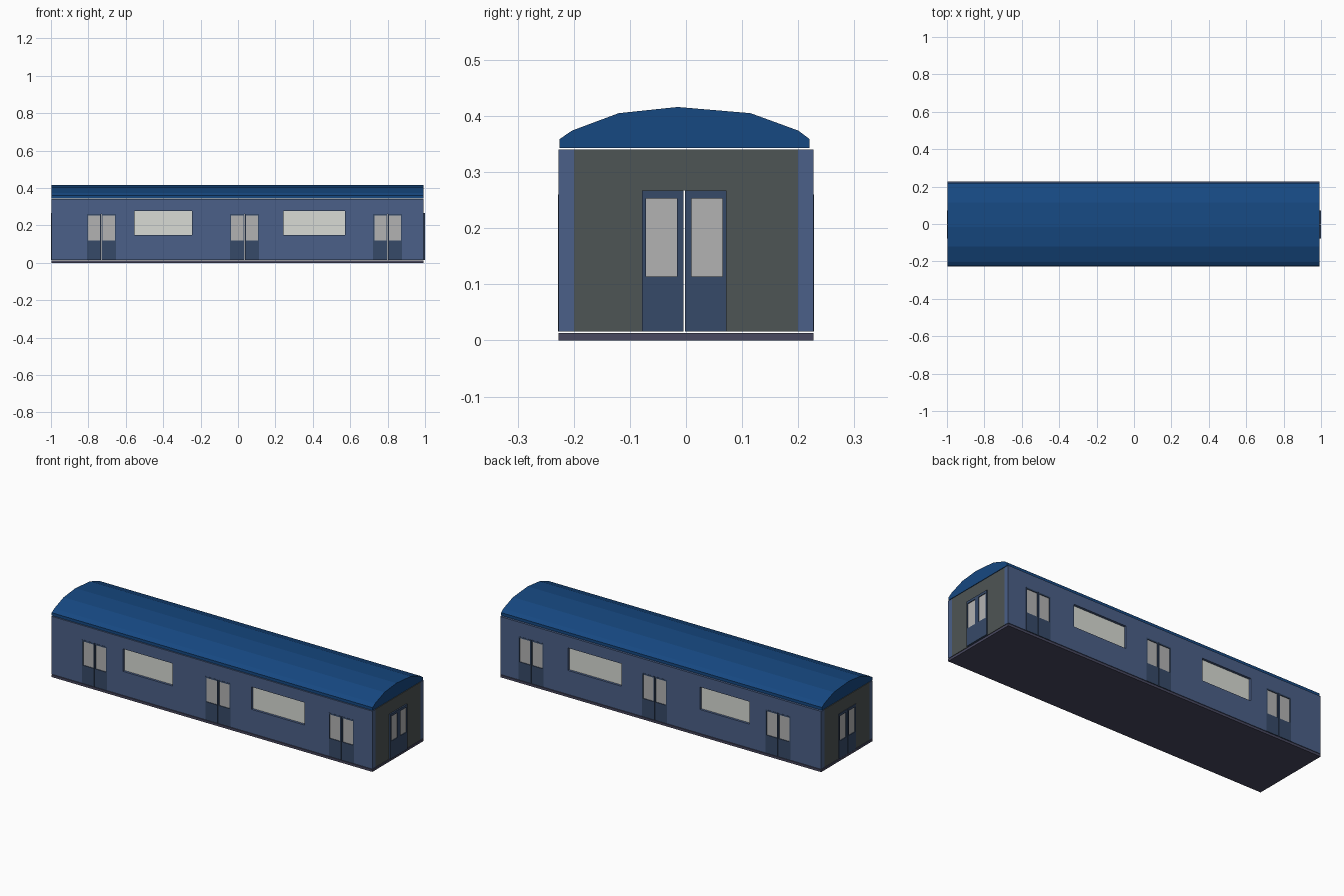
import bpy, bmesh
from math import pi
from mathutils import Matrix, Vector

if "Cube" in bpy.data.objects:
    bpy.data.objects.remove(bpy.data.objects["Cube"])


def material(name, rgb):
    m = bpy.data.materials.new(name)
    m.diffuse_color = (*rgb, 1)
    m.use_nodes = True
    m.node_tree.nodes["Principled BSDF"].inputs["Base Color"].default_value = m.diffuse_color
    return m


WALL = material("wall_blue", (0.07, 0.117, 0.246))
ROOF = material("roof_blue", (0.008, 0.065, 0.22))
END = material("end_grey", (0.076, 0.089, 0.089))
DOOR = material("door_blue", (0.037, 0.068, 0.138))
FLOOR = material("floor_dark", (0.065, 0.065, 0.115))
DOOR_GLASS = material("door_glass", (0.45, 0.45, 0.45))
GLASS = material("window_glass", (0.69, 0.71, 0.66))


def finish(name, bm, mat, matrix=Matrix()):
    bm.transform(matrix)
    bmesh.ops.recalc_face_normals(bm, faces=bm.faces)
    me = bpy.data.meshes.new(name)
    bm.to_mesh(me)
    bm.free()
    ob = bpy.data.objects.new(name, me)
    bpy.context.collection.objects.link(ob)
    if mat:
        me.materials.append(mat)
    return ob


def boxes(name, ranges, mat, matrix=Matrix()):
    """One object made of boxes given as (x0, x1, y0, y1, z0, z1)."""
    bm = bmesh.new()
    for x0, x1, y0, y1, z0, z1 in ranges:
        size = Matrix.Diagonal((x1 - x0, y1 - y0, z1 - z0, 1))
        mid = Vector((x0 + x1, y0 + y1, z0 + z1)) / 2
        bmesh.ops.create_cube(bm, size=1, matrix=Matrix.Translation(mid) @ size)
    return finish(name, bm, mat, matrix)


def cut(ob, openings):
    cutter = boxes("opening_cutter", openings, None)
    mod = ob.modifiers.new("openings", "BOOLEAN")
    mod.operation, mod.object, mod.solver = "DIFFERENCE", cutter, "EXACT"
    cutter.hide_render = True
    bpy.context.view_layer.objects.active = ob
    bpy.ops.object.modifier_apply(modifier=mod.name)
    bpy.data.objects.remove(cutter)


def double_door(name, matrix, half, top, glass, outer, inner):
    """Two framed leaves; local -y faces outward, y = 0 is the outer face."""
    g0, g1 = glass
    depth, bottom = 0.025, 0.016
    for label, s in (("left", -1), ("right", 1)):
        def span(a, b):
            return tuple(sorted((s * a, s * b)))
        a, b = 0.0015, half
        leaf = [(*span(a, b), 0, depth, bottom, g0),
                (*span(a, b), 0, depth, g1, top),
                (*span(a, a + inner), 0, depth, g0, g1),
                (*span(b - outer, b), 0, depth, g0, g1)]
        boxes(f"{name}_{label}_leaf", leaf, DOOR, matrix)
        boxes(f"{name}_{label}_glass",
              [(*span(a + inner, b - outer), 0.004, 0.01, g0, g1)], DOOR_GLASS, matrix)


X0, X1, Y, YI = -0.997, 0.992, 0.2275, 0.2
Z0, Z1 = 0.016, 0.34
SIDE_DOORS = (-0.73, 0.035, 0.8)
WINDOWS = ((-0.553, -0.246), (0.242, 0.573))

# Floor slab
boxes("floor", [(X0, X1, -Y, Y, 0, 0.013)], FLOOR)

# Arched roof, extruded from its faceted cross-section
profile = [(-0.225, 0.343), (-0.225, 0.359), (-0.203, 0.374), (-0.12, 0.405),
           (-0.015, 0.416), (0.115, 0.405), (0.2, 0.374), (0.22, 0.359), (0.22, 0.343)]
bm = bmesh.new()
face = bm.faces.new([bm.verts.new((X0, y, z)) for y, z in profile])
ext = bmesh.ops.extrude_face_region(bm, geom=[face], use_keep_orig=True)
bmesh.ops.translate(bm, vec=(X1 - X0, 0, 0),
                    verts=[v for v in ext["geom"] if isinstance(v, bmesh.types.BMVert)])
finish("roof", bm, ROOF)

# Side walls with windows and three double doors each
for side, s in (("front", -1), ("back", 1)):
    y0, y1 = sorted((s * YI, s * Y))
    wall = boxes(f"{side}_wall", [(X0, X1, y0, y1, Z0, Z1)], WALL)
    holes = [(a, b, y0 - 0.1, y1 + 0.1, 0.15, 0.276) for a, b in WINDOWS]
    holes += [(c - 0.0775, c + 0.0775, y0 - 0.1, y1 + 0.1, -0.1, 0.26) for c in SIDE_DOORS]
    cut(wall, holes)
    p0, p1 = sorted((s * (Y - 0.018), s * (Y - 0.013)))
    for i, (a, b) in enumerate(WINDOWS, 1):
        boxes(f"{side}_window_{i}", [(a, b, p0, p1, 0.15, 0.276)], GLASS)
    for i, c in enumerate(SIDE_DOORS, 1):
        m = Matrix.Translation((c, s * (Y + 0.001), 0)) @ Matrix.Rotation(pi if s > 0 else 0, 4, "Z")
        double_door(f"{side}_door_{i}", m, 0.0775, 0.26, (0.118, 0.252), 0.006, 0.005)

# End walls, each with a central double door
for side, s, x in (("left", -1, X0), ("right", 1, X1)):
    x0, x1 = sorted((x, x - s * 0.027))
    wall = boxes(f"{side}_end_wall", [(x0, x1, -YI, YI, Z0, Z1)], END)
    cut(wall, [(x0 - 0.1, x1 + 0.1, -0.078, 0.072, -0.1, 0.267)])
    m = Matrix.Translation((s, -0.003, 0)) @ Matrix.Rotation(s * pi / 2, 4, "Z")
    double_door(f"{side}_end_door", m, 0.075, 0.267, (0.114, 0.253), 0.007, 0.0115)
